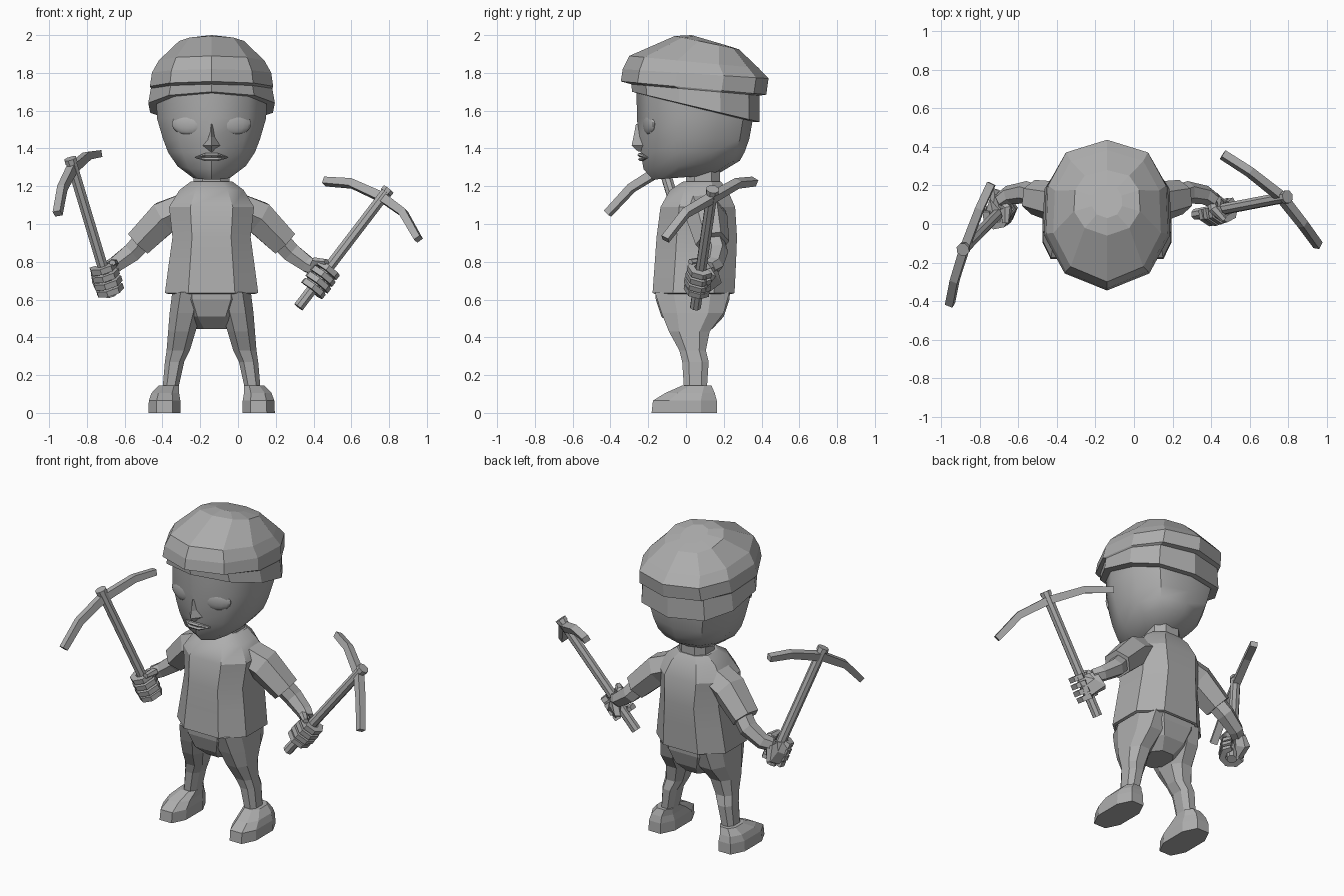
import bpy, bmesh, math
from mathutils import Vector as V, Matrix

if "Cube" in bpy.data.objects:
    bpy.data.objects.remove(bpy.data.objects["Cube"])

CX = -0.14  # body symmetry line

grey = bpy.data.materials.new("plain grey")
grey.diffuse_color = (0.42, 0.42, 0.42, 1)
grey.use_nodes = True
grey.node_tree.nodes["Principled BSDF"].inputs["Base Color"].default_value = grey.diffuse_color

# unit cross-sections (x, y): octagon for body, ten-sided for head and hat
OCT = [(.5, -1), (1, -.5), (1, .5), (.5, 1), (-.5, 1), (-1, .5), (-1, -.5), (-.5, -1)]
DEC = [(0, -1), (.66, -.77), (.98, -.26), (.95, .385), (.66, .83),
       (0, 1), (-.66, .83), (-.95, .385), (-.98, -.26), (-.66, -.77)]


def finish(name, bm, smooth=0):
    bmesh.ops.recalc_face_normals(bm, faces=bm.faces[:])
    me = bpy.data.meshes.new(name)
    bm.to_mesh(me)
    bm.free()
    me.materials.append(grey)
    ob = bpy.data.objects.new(name, me)
    bpy.context.collection.objects.link(ob)
    if smooth:
        bpy.ops.object.select_all(action='DESELECT')
        ob.select_set(True)
        bpy.context.view_layer.objects.active = ob
        bpy.ops.object.shade_smooth_by_angle(angle=math.radians(smooth))
    return ob


def loft(name, rings, smooth=0):
    bm = bmesh.new()
    vs = [[bm.verts.new(p) for p in r] for r in rings]
    n = len(rings[0])
    for a, b in zip(vs, vs[1:]):
        for i in range(n):
            j = (i + 1) % n
            bm.faces.new((a[i], a[j], b[j], b[i]))
    bm.faces.new(vs[0][::-1])
    bm.faces.new(vs[-1])
    return finish(name, bm, smooth)


def ring(sec, x0, x1, yf, yb, zf, zb=None):
    """Horizontal or front-to-back tilted section filling a box."""
    zb = zf if zb is None else zb
    return [V(((x0 + x1) / 2 + u * (x1 - x0) / 2, (yf + yb) / 2 + v * (yb - yf) / 2,
               (zf + zb) / 2 + v * (zb - zf) / 2)) for u, v in sec]


def tube(name, path, sizes, n=6, ref=(0, 1, 0), smooth=0):
    """Sweep an n-sided section; sizes are (across ref, along ref) radii."""
    path = [V(p) for p in path]
    rings = []
    for i, p in enumerate(path):
        t = V((0, 0, 0))
        if i:
            t += (p - path[i - 1]).normalized()
        if i < len(path) - 1:
            t += (path[i + 1] - p).normalized()
        t.normalize()
        u = t.cross(V(ref)).normalized()
        w = u.cross(t)
        a, b = sizes[i]
        rings.append([p + u * a * math.cos(k) + w * b * math.sin(k)
                      for k in [(j + .5) * 2 * math.pi / n for j in range(n)]])
    return loft(name, rings, smooth)


def sym(rows):
    return [(CX - r[0], CX + r[0]) + tuple(r[1:]) for r in rows]


# head
loft("head", [ring(DEC, *r) for r in sym([
    (.10, -.175, .16, 1.235, 1.26), (.185, -.225, .285, 1.29, 1.335),
    (.235, -.24, .31, 1.38), (.262, -.25, .335, 1.45), (.295, -.26, .355, 1.56),
    (.30, -.262, .365, 1.75)])], 40)

# hat: band with an overhanging cap
loft("hat", [ring(DEC, *r) for r in sym([
    (.30, -.25, .36, 1.69, 1.54), (.342, -.285, .39, 1.70, 1.54),
    (.328, -.29, .39, 1.74, 1.68), (.333, -.345, .425, 1.755, 1.685),
    (.322, -.335, .437, 1.82, 1.77), (.285, -.30, .385, 1.89, 1.825),
    (.175, -.06, .28, 1.995, 1.925), (.08, .03, .20, 2.0, 1.95)])])

# nose: wedge running down the face ridge
loft("nose", [[V((CX + u * w, y + v, z)) for u, v in [(-1, .05), (0, -.01), (1, .05)]]
              for w, y, z in [(.018, -.255, 1.53), (.03, -.268, 1.46),
                              (.045, -.278, 1.415), (.03, -.245, 1.385)]])

# mouth: two thin lips
for name, z, d in [("upper_lip", 1.366, .004), ("lower_lip", 1.342, 0)]:
    tube(name, [(CX - .085, -.205, 1.352), (CX - .03, -.238 - d, z),
                (CX + .03, -.238 - d, z), (CX + .085, -.205, 1.352)],
         [(.003, .006), (.011, .016), (.011, .016), (.003, .006)], 6)

# eyes: shallow domes
for s, name in [(-1, "left_eye"), (1, "right_eye")]:
    bm = bmesh.new()
    m = (Matrix.Translation((CX + s * .125, -.196, 1.53)) @ Matrix.Rotation(s * .3, 4, 'Z')
         @ Matrix.Diagonal((.09, .022, .058, 1)))
    bmesh.ops.create_uvsphere(bm, u_segments=14, v_segments=8, radius=1, matrix=m)
    finish(name, bm, 60)

# neck and shirt
loft("neck", [ring(OCT, CX - .095, CX + .095, 0, .18, z) for z in (1.14, 1.29)])
loft("shirt", [ring(OCT, *r) for r in sym([
    (.22, -.15, .235, .66), (.23, -.165, .245, .63), (.247, -.177, .257, .635),
    (.225, -.165, .265, .80), (.207, -.156, .27, .93), (.225, -.135, .26, 1.09),
    (.17, -.085, .22, 1.18), (.11, -.015, .185, 1.225)])], 30)

# pelvis
loft("pelvis", [ring(OCT, *r) for r in sym([
    (.21, -.165, .235, .67), (.205, -.16, .23, .60), (.15, -.13, .20, .51),
    (.08, -.06, .14, .445)])])


def side_ring(s, xi, xo, *rest):
    a, b = sorted((CX + s * xi, CX + s * xo))
    return ring(OCT, a, b, *rest)


def hand(side, grip, axis, wrist):
    """Palm, four fingers curled round the handle, and a thumb."""
    z = axis.normalized()
    x = grip - wrist
    x = (x - z * x.dot(z)).normalized()
    y = z.cross(x)
    if y.y > 0:
        y = -y  # y points to the front

    def at(a, r, h):
        return grip + (x * math.cos(a) + y * math.sin(a)) * r + z * h
    tube(side + "_palm", [wrist, grip - x * .055 - y * .03, grip - y * .05 + x * .03],
         [(.045, .04), (.085, .035), (.08, .025)], 6, -y + x * .5)
    for i in range(4):
        h = (i - 1.5) * .042
        r = .062 - abs(i - 1.2) * .004
        tube(f"{side}_finger_{i + 1}",
             [at(math.radians(d), r, h) for d in (-100, -50, 0, 50, 105, 150)],
             [(.026, .022)] * 5 + [(.018, .017)], 4, z)
    tube(side + "_thumb", [grip - x * .07 + z * .02, grip - x * .05 + y * .05 + z * .06,
                           grip + x * .02 + y * .062 + z * .085],
         [(.03, .03), (.028, .025), (.018, .016)], 6, z)


def pickaxe(side, lo, hi, pts):
    lo, hi = V(lo), V(hi)
    tube(side + "_pick_handle", [lo, hi], [(.03, .03)] * 2, 8)
    a = hi - lo
    tube(side + "_pick_collar", [hi - a.normalized() * .012, hi + a.normalized() * .012],
         [(.035, .035)] * 2, 8)
    n = (V(pts[-1]) - V(pts[0])).cross(a)
    tube(side + "_pick_blade", pts,
         [(.026, .03), (.03, .03), (.034, .032), (.03, .03), (.026, .03)], 4, n)
    return lo, a


for s, side in [(-1, "left"), (1, "right")]:
    # leg and shoe
    loft(side + "_leg", [side_ring(s, *r) for r in [
        (.03, .208, -.165, .23, .64), (.055, .222, -.13, .20, .53),
        (.085, .23, -.09, .125, .43), (.115, .238, -.035, .105, .33),
        (.145, .247, -.02, .12, .27), (.178, .26, -.01, .11, .12)]])
    loft(side + "_shoe", [side_ring(s, *r) for r in [
        (.165, .335, -.182, .165, 0), (.165, .332, -.175, .163, .065),
        (.172, .318, -.11, .152, .105), (.172, .28, -.02, .135, .145)]])

    # sleeve and arm
    def P(o, y, z):
        return V((CX + s * o, y, z))
    tube(side + "_sleeve", [P(.10, .085, 1.10), P(.25, .11, 1.035), P(.385, .14, .90)],
         [(.09, .11), (.10, .11), (.085, .09)], 6)
    wrist = P(.555, .12, .765)
    tube(side + "_arm", [P(.32, .13, .96), P(.42, .165, .85), P(.51, .15, .785), wrist],
         [(.062, .06), (.058, .058), (.048, .05), (.042, .042)], 6)

    # pickaxe and the hand holding it
    if s > 0:
        lo, a = pickaxe(side, (.32, .05, .56), (.79, .14, 1.175), [
            (.46, .36, 1.225), (.60, .27, 1.215), (.765, .14, 1.14),
            (.875, 0, 1.06), (.955, -.11, .92)])
    else:
        lo, a = pickaxe(side, (-.67, .09, .62), (-.885, -.13, 1.335), [
            (-.74, .21, 1.37), (-.80, .08, 1.36), (-.88, -.13, 1.29),
            (-.93, -.29, 1.19), (-.955, -.415, 1.055)])
    hand(side + "_hand", lo + a * ((.71 - lo.z) / a.z), a, wrist)
